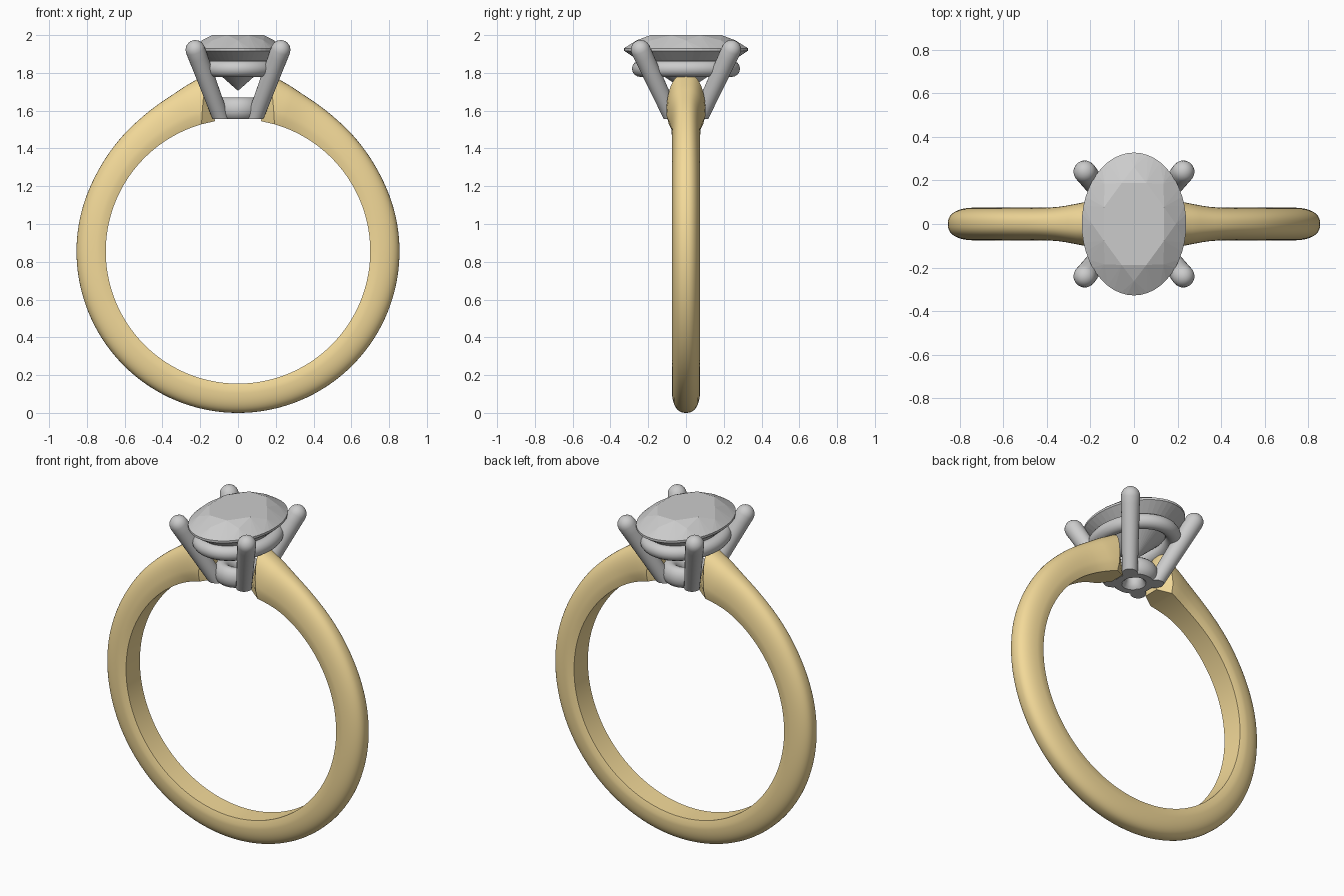
import bpy, bmesh, math
from mathutils import Vector

if "Cube" in bpy.data.objects:
    bpy.data.objects.remove(bpy.data.objects["Cube"])

CZ, RI, RO = 0.855, 0.70, 0.855   # ring centre height, finger radius, outer radius

gold = bpy.data.materials.new("gold")
gold.diffuse_color = (0.9, 0.70, 0.32, 1)
gold.use_nodes = True
gold.node_tree.nodes["Principled BSDF"].inputs["Base Color"].default_value = gold.diffuse_color


def finish(bm, name, mat=None, smooth=40):
    bmesh.ops.recalc_face_normals(bm, faces=bm.faces)
    me = bpy.data.meshes.new(name)
    bm.to_mesh(me)
    bm.free()
    ob = bpy.data.objects.new(name, me)
    bpy.context.collection.objects.link(ob)
    if mat:
        me.materials.append(mat)
    if smooth:
        bpy.ops.object.select_all(action='DESELECT')
        bpy.context.view_layer.objects.active = ob
        ob.select_set(True)
        bpy.ops.object.shade_smooth_by_angle(angle=math.radians(smooth))
    return ob


def loft(rings, loop=False):
    """Skin a list of closed point rings; cap the ends unless looped."""
    bm = bmesh.new()
    vs = [[bm.verts.new(p) for p in r] for r in rings]
    n = len(vs[0])
    pairs = list(zip(vs, vs[1:])) + ([(vs[-1], vs[0])] if loop else [])
    for a, b in pairs:
        for i in range(n):
            j = (i + 1) % n
            bm.faces.new((a[i], a[j], b[j], b[i]))
    if not loop:
        bm.faces.new(vs[0])
        bm.faces.new(vs[-1])
    return bm


def cut_below(bm, z):
    geom = bm.verts[:] + bm.edges[:] + bm.faces[:]
    res = bmesh.ops.bisect_plane(bm, geom=geom, plane_co=(0, 0, z), plane_no=(0, 0, 1), clear_inner=True)
    edges = [e for e in res['geom_cut'] if isinstance(e, bmesh.types.BMEdge)]
    bmesh.ops.edgeloop_fill(bm, edges=edges) if len(edges) < 40 else bmesh.ops.bridge_loops(bm, edges=edges)


def interp(table, t):
    """Smooth (Catmull-Rom like) lookup in a small table."""
    if t <= table[0][0]:
        return table[0][1]
    for k in range(len(table) - 1):
        (x0, y0), (x1, y1) = table[k], table[k + 1]
        if t <= x1:
            def slope(i):
                a, b = table[max(i - 1, 0)], table[min(i + 1, len(table) - 1)]
                return (b[1] - a[1]) / (b[0] - a[0])
            h, u = x1 - x0, (t - x0) / (x1 - x0)
            return ((2*u**3 - 3*u*u + 1) * y0 + (u**3 - 2*u*u + u) * h * slope(k)
                    + (3*u*u - 2*u**3) * y1 + (u**3 - u*u) * h * slope(k + 1))
    return table[-1][1]


# Band: D-shaped section swept round the finger, rising and widening at the shoulders
OUTER = [(10, .955), (12.5, .943), (17, .921), (23, .898), (34, .876), (43, .866), (60, RO), (80, RO)]
WIDTH = [(10, .105), (16, .103), (20, .094), (26, .081), (34, .075), (60, .075)]


def section(deg, end=0):
    th = min(deg, 360 - deg)
    side = 1 if deg < 180 else -1
    pts = []
    for k in range(27):
        if k < 25:
            a = math.pi * k / 24
            c, s = math.cos(a), max(math.sin(a), 0)
            y, h = math.copysign(abs(c) ** .8, c), .2 + .8 * s ** .9
        else:
            y, h = (-.88, 0) if k == 25 else (.88, 0)
        t = th
        if end:
            t = 10 + (6 * (1 - h) if end == 1 else 0)
        w = interp(WIDTH, t) * (.5 if end == 2 else 1)
        r = RI + h * (interp(OUTER, t) - RI)
        q = math.radians(t)
        pts.append((side * r * math.sin(q), y * w, CZ + r * math.cos(q)))
    return pts


angles = [17 + i * 326 / 130 for i in range(131)]
rings = ([section(10, 2), section(10, 1)] + [section(a) for a in angles]
         + [section(350, 1), section(350, 2)])
finish(loft(rings), "band", gold, 35)

# Four prongs: leaning tapered rods with domed tips, cut flush at the finger hole
for sx in (1, -1):
    for sy in (1, -1):
        p0 = Vector((sx * .09, sy * .072, 1.56))
        p1 = Vector((sx * .226, sy * .24, 1.922))
        d = (p1 - p0).normalized()
        u = d.cross(Vector((0, 0, 1))).normalized()
        v = d.cross(u)
        L = (p1 - p0).length
        prof = [(-.08, .043), (0, .043), (L * .9, .051)]
        prof += [(L + .052 * math.sin(a), .052 * math.cos(a))
                 for a in [math.radians(x) for x in (0, 20, 40, 60, 75, 86)]]
        bm = loft([[p0 + d * t + (u * math.cos(k * math.pi / 12) + v * math.sin(k * math.pi / 12)) * r
                    for k in range(24)] for t, r in prof])
        cut_below(bm, 1.557)
        finish(bm, "prong_%s_%s" % ("right" if sx > 0 else "left", "back" if sy > 0 else "front"))


# Oval rails joining the prongs
def rail(a, b, z, rad, tall):
    out = []
    for i in range(64):
        t = i * math.pi / 32
        n = Vector((b * math.cos(t), a * math.sin(t), 0)).normalized()
        c = Vector((a * math.cos(t), b * math.sin(t), z))
        out.append([c + n * rad * math.cos(k * math.pi / 8) + Vector((0, 0, tall * math.sin(k * math.pi / 8)))
                    for k in range(16)])
    return loft(out, True)


finish(rail(.19, .243, 1.822, .043, .043), "upper_rail")
bm = rail(.085, .09, 1.61, .045, .06)
cut_below(bm, 1.557)
finish(bm, "lower_rail")


# Oval brilliant stone: convex hull of table, crown, girdle, pavilion and culet points
def oval(n, r, z, off=0.0):
    return [(.24 * r * math.cos((i + off) * 2 * math.pi / n), .328 * r * math.sin((i + off) * 2 * math.pi / n), z)
            for i in range(n)]


bm = bmesh.new()
pts = (oval(8, .62, 2.0, .5) + oval(8, .80, 1.972) + oval(48, 1, 1.93) + oval(48, 1, 1.917)
       + oval(8, .45, 1.806, .5) + [(0, 0, 1.705)])
for p in pts:
    bm.verts.new(p)
bmesh.ops.convex_hull(bm, input=bm.verts[:])
bmesh.ops.dissolve_limit(bm, angle_limit=math.radians(1), verts=bm.verts[:], edges=bm.edges[:])
finish(bm, "stone", smooth=0)
